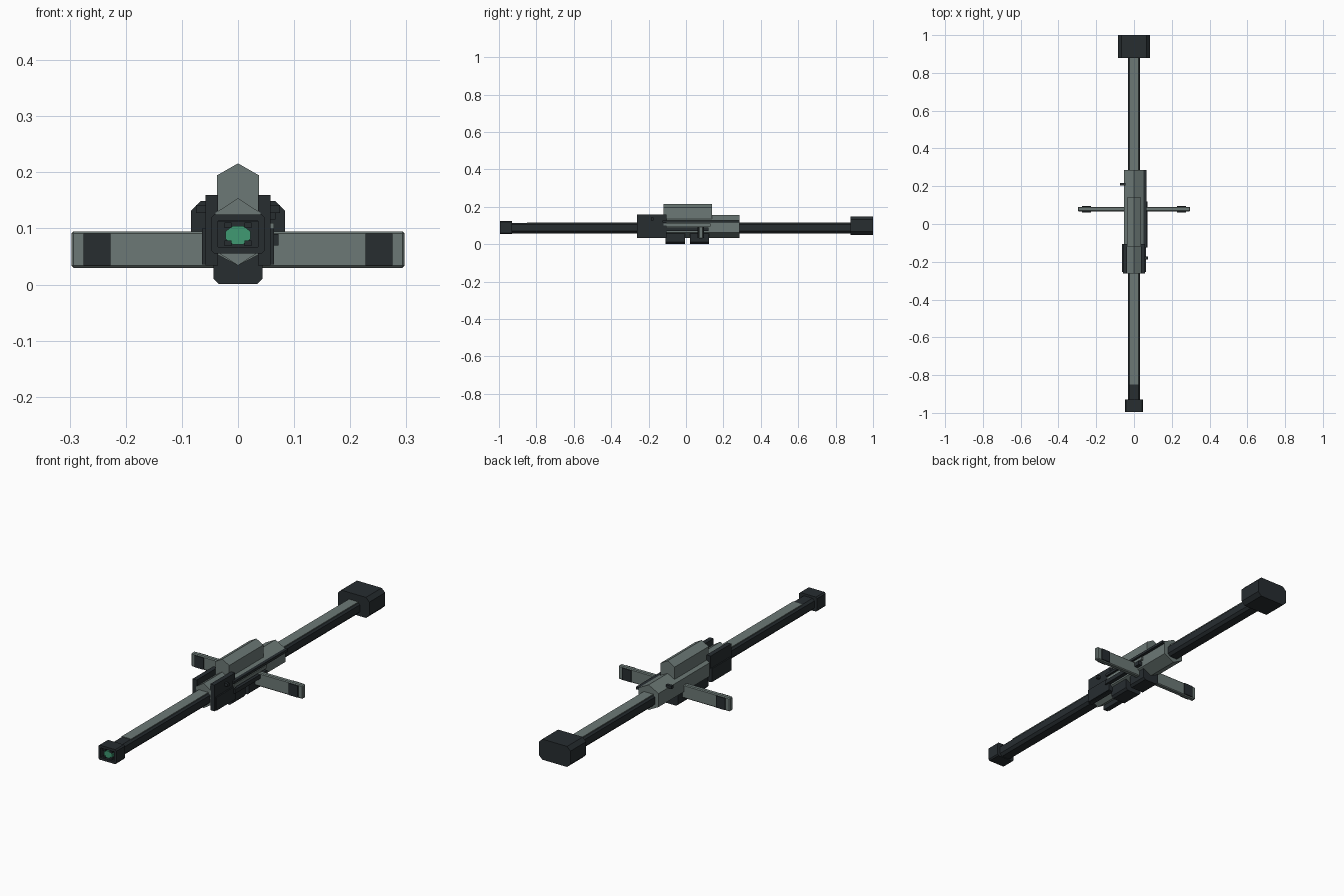
import bpy, bmesh, math

if "Cube" in bpy.data.objects:
    bpy.data.objects.remove(bpy.data.objects["Cube"])


def material(name, rgb):
    m = bpy.data.materials.new(name)
    m.diffuse_color = (*rgb, 1)
    m.use_nodes = True
    m.node_tree.nodes["Principled BSDF"].inputs["Base Color"].default_value = m.diffuse_color
    return m


GREY = material("grey_green_metal", (0.15, 0.19, 0.18))
DARK = material("dark_metal", (0.02, 0.026, 0.03))
GREEN = material("green_crystal", (0.05, 0.32, 0.17))


def finish(name, bm, mat):
    bmesh.ops.recalc_face_normals(bm, faces=bm.faces)
    me = bpy.data.meshes.new(name)
    bm.to_mesh(me)
    bm.free()
    me.materials.append(mat)
    ob = bpy.data.objects.new(name, me)
    bpy.context.collection.objects.link(ob)
    return ob


def prism_bm(profile, y0, y1):
    """Extrude an (x, z) outline along y."""
    bm = bmesh.new()
    front = bm.faces.new([bm.verts.new((x, y0, z)) for x, z in profile])
    ext = bmesh.ops.extrude_face_region(bm, geom=[front])
    for v in ext["geom"]:
        if isinstance(v, bmesh.types.BMVert):
            v.co.y = y1
    if front not in bm.faces[:]:
        bm.faces.new([v for v in bm.verts if abs(v.co.y - y0) < 1e-6])
    return bm


def prism(name, profile, y0, y1, mat):
    return finish(name, prism_bm(profile, y0, y1), mat)


def chamfered(x0, x1, z0, z1, top, bottom):
    """Rectangle outline with cut corners; zero keeps them square."""
    pts = []
    pts += [(x0 + bottom, z0), (x1 - bottom, z0)]
    if bottom:
        pts.append((x1, z0 + bottom))
    pts.append((x1, z1 - top))
    if top:
        pts += [(x1 - top, z1)]
        pts += [(x0 + top, z1)]
    else:
        pts.append((x0, z1))
    if top:
        pts.append((x0, z1 - top))
    if bottom:
        pts.append((x0, z0 + bottom))
    return pts


def box(name, x0, x1, y0, y1, z0, z1, mat):
    return prism(name, chamfered(x0, x1, z0, z1, 0, 0), y0, y1, mat)


def pointed(w, z0, z1, rise):
    """Hexagon outline with its points up and down."""
    return [(0, z0), (w, z0 + rise), (w, z1 - rise), (0, z1), (-w, z1 - rise), (-w, z0 + rise)]


# long shaft with a grey strip on top
prism("shaft", chamfered(-0.033, 0.033, 0.058, 0.114, 0.01, 0.012), -0.94, 0.89, DARK)
box("shaft_top_strip", -0.025, 0.025, -0.85, 0.882, 0.105, 0.1165, GREY)

# receiver and raised top housing
prism("receiver", pointed(0.053, 0.034, 0.155, 0.028), -0.12, 0.285, GREY)
prism("top_housing", [(-0.037, 0.13), (0.037, 0.13), (0.037, 0.195), (0, 0.216), (-0.037, 0.195)],
      -0.12, 0.14, GREY)
prism("receiver_nose", pointed(0.04, 0.034, 0.154, 0.026), -0.262, -0.11, GREY)

# dark shroud plates either side of the nose, with lower skirts
for s, side in ((-1, "left"), (1, "right")):
    xa, xb = sorted((s * 0.036, s * 0.058))
    box(f"shroud_plate_{side}", xa, xb, -0.262, -0.105, 0.034, 0.16, DARK)
    xa, xb = sorted((s * 0.05, s * 0.064))
    box(f"shroud_skirt_{side}", xa, xb, -0.255, -0.105, 0.036, 0.1, DARK)
    # cross arm with dark thicker pads near the tip
    xa, xb = sorted((s * 0.03, s * 0.297))
    arm = box(f"cross_arm_{side}", xa, xb, 0.067, 0.091, 0.03, 0.095, GREY)
    bev = arm.modifiers.new("edge", "BEVEL")
    bev.width = 0.004
    bev.segments = 1
    xa, xb = sorted((s * 0.227, s * 0.275))
    box(f"arm_pad_{side}", xa, xb, 0.062, 0.096, 0.034, 0.091, DARK)
    # small pin
    xa, xb = sorted((s * 0.045, s * 0.075))
    y = -0.18 if s > 0 else 0.21
    box(f"pin_{side}", xa, xb, y - 0.007, y + 0.007, 0.128, 0.142, DARK)

# rails on the right flank
box("side_rail_upper", 0.045, 0.067, -0.125, 0.285, 0.116, 0.128, DARK)
box("side_rail_lower", 0.045, 0.072, -0.125, 0.12, 0.07, 0.09, DARK)
box("side_rail_cover", 0.045, 0.064, -0.12, 0.13, 0.095, 0.11, GREY)

# two blocks under the receiver
for i, (y0, y1) in enumerate(((-0.11, -0.005), (0.022, 0.122))):
    prism(f"under_block_{i}", chamfered(-0.044, 0.044, 0.001, 0.07, 0, 0.01), y0, y1, DARK)

# heavy end weight
prism("end_weight", chamfered(-0.084, 0.084, 0.05, 0.149, 0.018, 0.018), 0.88, 1.0, DARK)

# muzzle cap with a recess cut into the front
bm = prism_bm(chamfered(-0.048, 0.048, 0.055, 0.125, 0.006, 0.006), -0.995, -0.93)
bmesh.ops.recalc_face_normals(bm, faces=bm.faces)
front = [f for f in bm.faces if all(abs(v.co.y + 0.995) < 1e-5 for v in f.verts)]
bmesh.ops.inset_region(bm, faces=front, thickness=0.013)
bmesh.ops.inset_region(bm, faces=front, thickness=0.0005, depth=-0.03)
finish("muzzle_cap", bm, DARK)

# green crystal and four prongs
ring = [(0.024 * math.cos(math.pi * (i + 0.5) / 4), 0.088 + 0.018 * math.sin(math.pi * (i + 0.5) / 4))
        for i in range(8)]
prism("crystal", ring, -0.99, -0.96, GREEN)
for sx in (-1, 1):
    for sz in (-1, 1):
        x, z = sx * 0.018, 0.09 + sz * 0.016
        box(f"prong_{sx}_{sz}", x - 0.006, x + 0.006, -0.994, -0.96, z - 0.005, z + 0.005, DARK)
